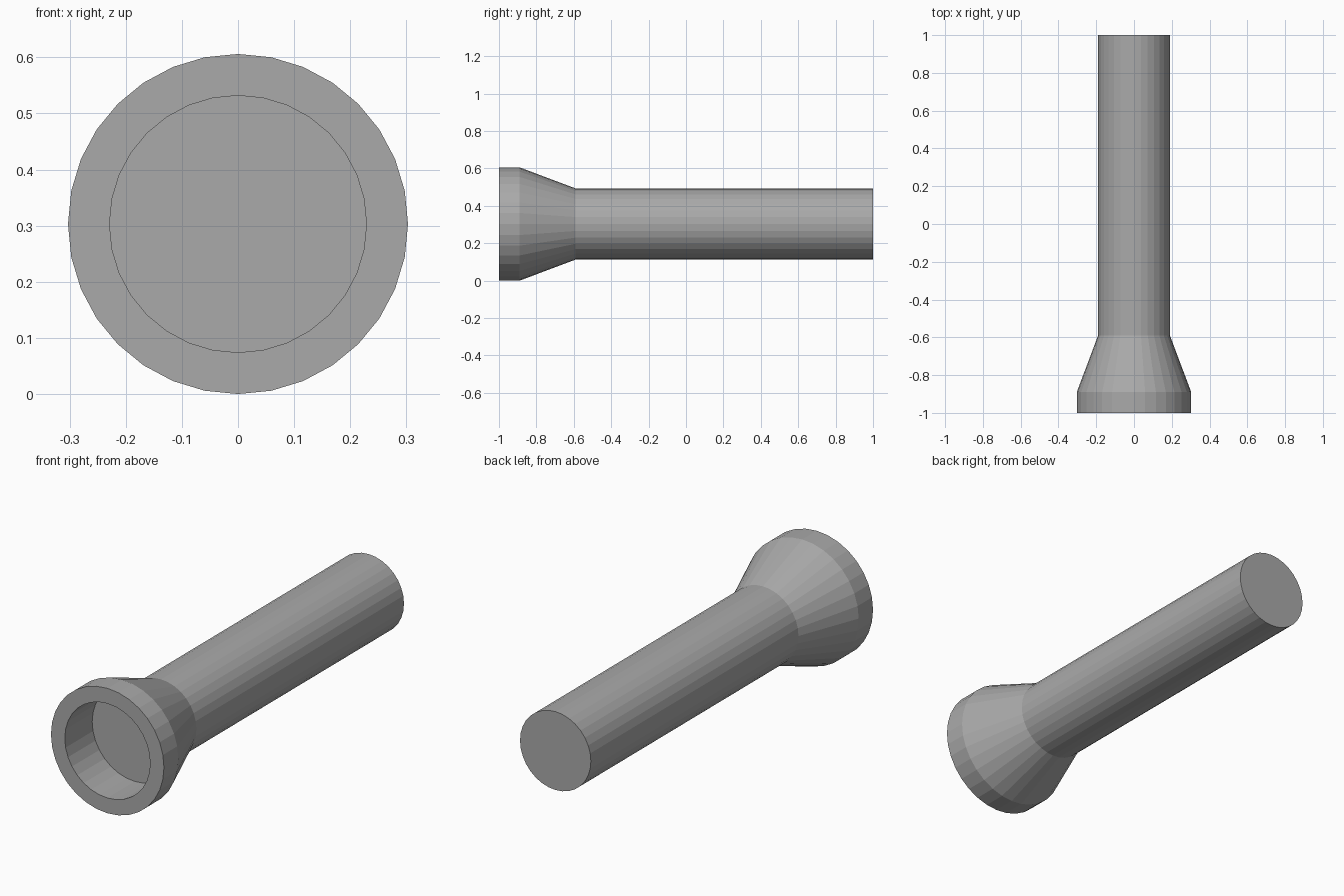
import bpy, bmesh
from math import sin, cos, tau

if "Cube" in bpy.data.objects:
    bpy.data.objects.remove(bpy.data.objects["Cube"])

SIDES = 32
CENTRE_Z = 0.303

# (radius, y) from the recessed lens floor, over the rim, to the tail end
PROFILE = [(0.229, -0.79), (0.229, -1.0), (0.303, -1.0),
           (0.303, -0.89), (0.19, -0.59), (0.19, 1.0)]


def lathe(name, profile, material):
    bm = bmesh.new()
    rings = [[bm.verts.new((r * sin(tau * i / SIDES), y,
                            CENTRE_Z + r * cos(tau * i / SIDES)))
              for i in range(SIDES)] for r, y in profile]
    for a, b in zip(rings, rings[1:]):
        for i in range(SIDES):
            j = (i + 1) % SIDES
            bm.faces.new((a[i], a[j], b[j], b[i]))
    # Lens floor and tail cap
    bm.faces.new(rings[0])
    bm.faces.new(rings[-1])
    bmesh.ops.recalc_face_normals(bm, faces=bm.faces)
    mesh = bpy.data.meshes.new(name)
    bm.to_mesh(mesh)
    bm.free()
    mesh.materials.append(material)
    obj = bpy.data.objects.new(name, mesh)
    bpy.context.collection.objects.link(obj)
    return obj


# Dark grey casing
casing = bpy.data.materials.new("dark_grey")
casing.diffuse_color = (0.4, 0.4, 0.4, 1)
casing.use_nodes = True
casing.node_tree.nodes["Principled BSDF"].inputs["Base Color"].default_value = casing.diffuse_color

# Flashlight: flared head with recess and straight handle in one shell
lathe("flashlight_body", PROFILE, casing)
